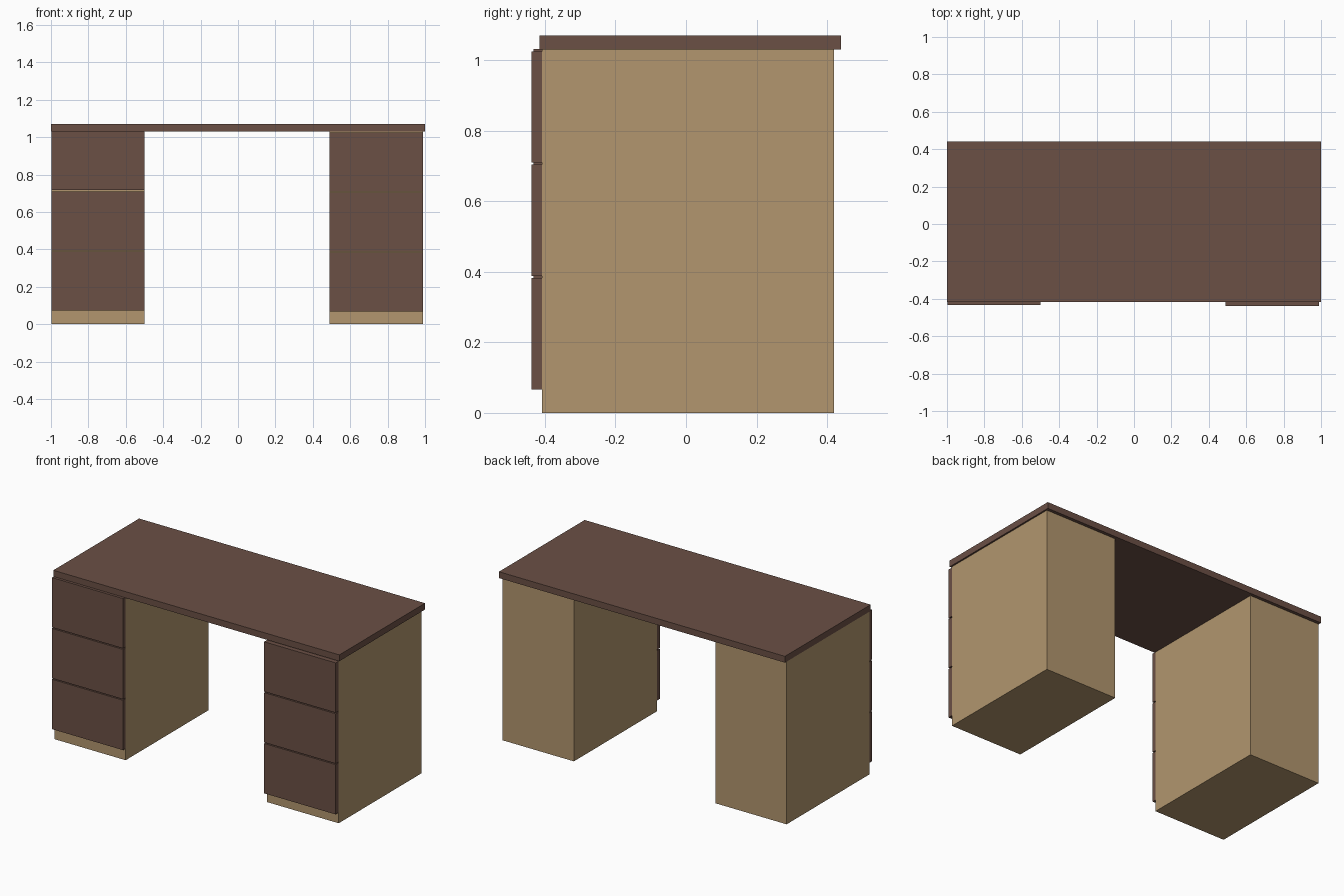
import bpy

if "Cube" in bpy.data.objects:
    bpy.data.objects.remove(bpy.data.objects["Cube"])


def material(name, rgb):
    m = bpy.data.materials.new(name)
    m.diffuse_color = (*rgb, 1.0)
    m.use_nodes = True
    m.node_tree.nodes["Principled BSDF"].inputs["Base Color"].default_value = m.diffuse_color
    return m


brown = material("dark_brown_wood", (0.147, 0.080, 0.060))
tan = material("light_tan_wood", (0.445, 0.305, 0.156))


def box(name, x, y, z, mat):
    """Box from (min, max) ranges on each axis."""
    bpy.ops.mesh.primitive_cube_add(size=1)
    o = bpy.context.object
    o.name = name
    o.location = [(a + b) / 2 for a, b in (x, y, z)]
    o.scale = [b - a for a, b in (x, y, z)]
    bpy.ops.object.transform_apply(location=True, rotation=False, scale=True)
    o.data.materials.append(mat)
    return o


# Desk top
box("desk_top", (-1.0, 1.0), (-0.416, 0.44), (1.03, 1.07), brown)

# Pedestals, each with three overlaid drawer fronts
for side, x0, x1, front, base in (("left", -0.998, -0.5, -0.433, 0.073),
                                  ("right", 0.49, 0.99, -0.438, 0.067)):
    box(side + "_pedestal", (x0, x1), (-0.408, 0.42), (0.0, 1.03), tan)
    for i in range(3):
        z = base + i * 0.3215
        box(f"{side}_drawer_front_{i + 1}", (x0, x1), (front, -0.408),
            (z, z + 0.315), brown)
